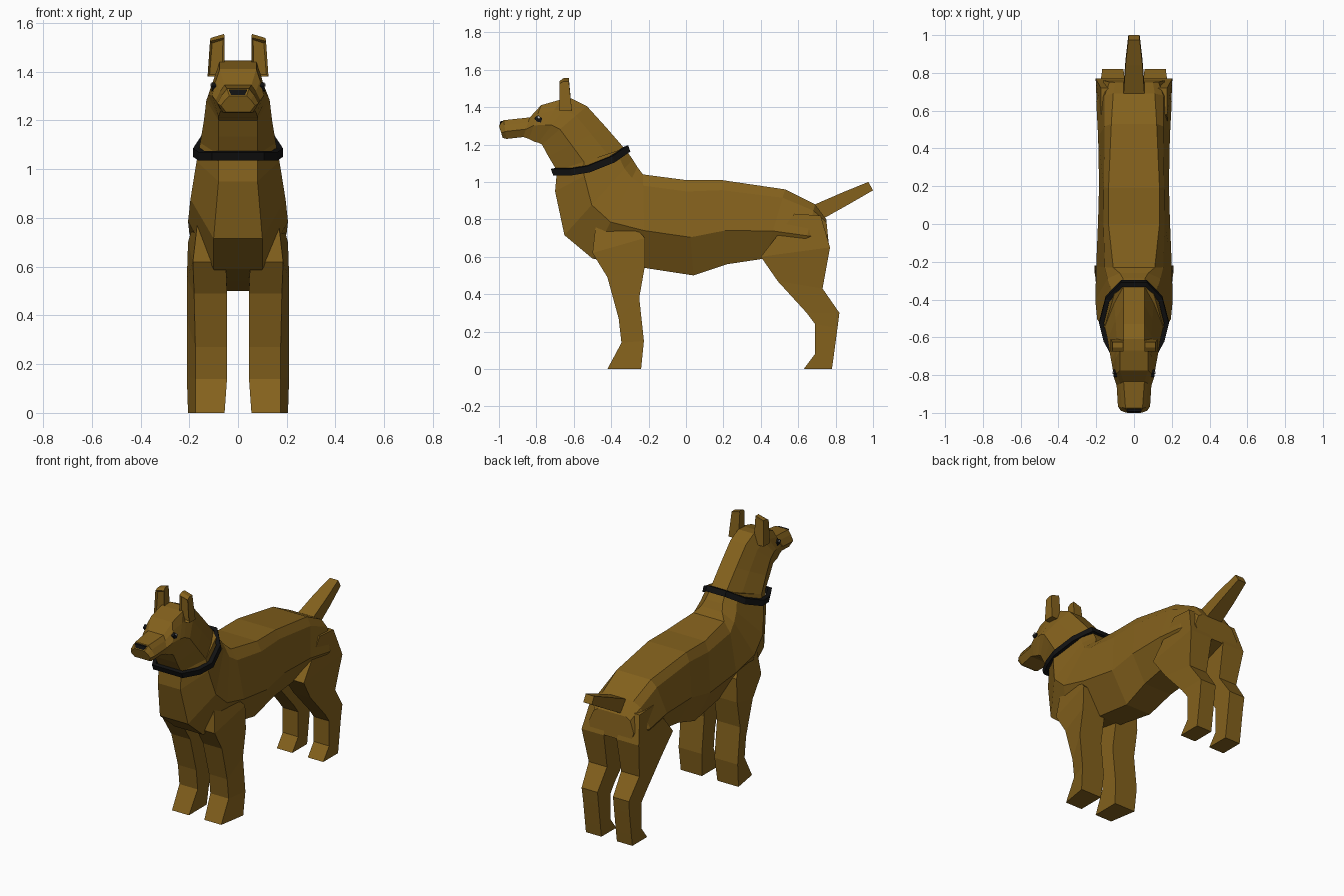
import bpy, bmesh
from mathutils import Vector


def material(name, color):
    m = bpy.data.materials.new(name)
    m.diffuse_color = (*color, 1)
    return m


FUR = material("brown fur", (0.23, 0.12, 0.012))
BLACK = material("black", (0.006, 0.006, 0.006))
WHITE = material("white", (0.8, 0.8, 0.8))


def loft(name, rings, mat, closed=False, inset_front=False):
    """Skin equal-sized rings of points; cap the ends unless closed in a loop."""
    bm = bmesh.new()
    vs = [[bm.verts.new(p) for p in r] for r in rings]
    n, k = len(rings[0]), len(rings)
    for i in range(k if closed else k - 1):
        a, b = vs[i], vs[(i + 1) % k]
        for j in range(n):
            bm.faces.new((a[j], a[(j + 1) % n], b[(j + 1) % n], b[j]))
    if not closed:
        bm.faces.new(vs[0])
        bm.faces.new(vs[-1])
    bmesh.ops.recalc_face_normals(bm, faces=bm.faces)
    if inset_front:
        f = min(bm.faces, key=lambda f: f.normal.y)
        bmesh.ops.inset_individual(bm, faces=[f], thickness=0.012, depth=-0.012)
    me = bpy.data.meshes.new(name)
    bm.to_mesh(me)
    bm.free()
    me.materials.append(mat)
    ob = bpy.data.objects.new(name, me)
    bpy.context.collection.objects.link(ob)
    return ob


def section(yt, zt, yb, zb, w, tw, bw, u, m):
    """Eight-sided slice from a top point to a bottom point, widest at fraction m."""
    half = []
    for x, f in ((tw, 0), ((tw + w) / 2, u), (w, m), (bw, 1)):
        half.append((x, yt + (yb - yt) * f, zt + (zb - zt) * f))
    return half + [(-x, y, z) for x, y, z in reversed(half)]


def slab(yf, zf, yb, zb, xi, xo, taper=0, s=1):
    """Four-sided slice for limbs; the front edge may be narrower outside."""
    return [(s * xi, yf, zf), (s * (xo - taper), yf, zf), (s * xo, yb, zb), (s * xi, yb, zb)]


# Torso, rump to collar
torso = [
    (.750, .80, .765, .65, .160, .10, .14),
    (.69, .88, .62, .60, .200, .11, .13),
    (.53, .96, .42, .59, .190, .12, .11),
    (.19, 1.01, .22, .56, .185, .135, .10),
    (.00, 1.01, .04, .50, .190, .135, .09),
    (-.23, 1.04, -.22, .54, .200, .11, .08),
    (-.26, 1.08, -.50, .59, .205, .075, .10),
    (-.285, 1.12, -.65, .715, .195, .06, .10),
    (-.31, 1.155, -.70, .95, .170, .055, .08),
    (-.33, 1.18, -.69, 1.06, .155, .055, .08),
]
loft("torso", [section(*r, .12, .6) for r in torso], FUR)

# Neck, skull and muzzle
head = [
    (-.33, 1.18, -.69, 1.06, .155, .055, .08),
    (-.43, 1.295, -.735, 1.135, .140, .055, .08),
    (-.53, 1.405, -.77, 1.20, .130, .055, .08),
    (-.61, 1.445, -.79, 1.21, .122, .055, .08),
    (-.67, 1.44, -.81, 1.215, .115, .075, .08),
    (-.775, 1.41, -.84, 1.23, .106, .075, .075),
    (-.835, 1.345, -.87, 1.24, .092, .055, .07),
    (-.975, 1.33, -.96, 1.23, .085, .045, .06),
    (-1.0, 1.30, -.98, 1.235, .070, .035, .05),
]
loft("head", [section(*r, .25, .6) for r in head], FUR)

# Tail
loft("tail", [slab(.66, .87, .73, .795, -.055, .055),
              slab(.69, .88, .745, .81, -.055, .055),
              slab(.84, .945, .87, .88, -.045, .045),
              slab(.975, 1.0, 1.0, .955, -.03, .03)], FUR)

front_leg = [
    (-.47, .88, -.31, .80, .06, .165, .01),
    (-.50, .62, -.22, .70, .05, .205, .02),
    (-.42, .49, -.22, .55, .045, .21, .03),
    (-.36, .27, -.25, .38, .045, .21, .035),
    (-.345, .14, -.225, .15, .045, .21, .035),
    (-.42, 0, -.24, 0, .055, .205, .03),
]
hind_leg = [
    (.58, .83, .72, .82, .08, .175, 0),
    (.40, .60, .77, .65, .045, .203, .015),
    (.49, .47, .73, .43, .05, .18, .01),
    (.645, .30, .82, .30, .055, .168, 0),
    (.69, .24, .81, .22, .055, .165, 0),
    (.69, .08, .79, .07, .055, .165, 0),
    (.63, 0, .78, 0, .055, .165, 0),
]

for s, side in ((1, "left"), (-1, "right")):
    # Legs
    loft("front_leg_" + side, [slab(*r, s) for r in front_leg], FUR)
    loft("hind_leg_" + side, [slab(*r, s) for r in hind_leg], FUR)
    # Ear with hollow front and sloping tip
    ear = []
    for zi, zo, y0, y1, xi, xo in ((1.38, 1.38, -.675, -.61, .055, .125),
                                   (1.54, 1.525, -.675, -.625, .055, .115),
                                   (1.555, 1.538, -.655, -.625, .057, .113)):
        ear.append([(s * xi, y0, zi), (s * xo, y0, zo), (s * xo, y1, zo), (s * xi, y1, zi)])
    loft("ear_" + side, ear, FUR, inset_front=True)
    # Eye and glint
    for name, mat, x, r in (("eye_", BLACK, .109, .021), ("eye_glint_", WHITE, .113, .007)):
        c = [(-.79, 1.335), (-.795 + r, 1.345)][mat is WHITE]
        outline = [(-1, .3), (0, 1), (1, .2), (.7, -.8), (-.4, -.6)]
        loft(name + side, [[(s * xx, c[0] + a * r, c[1] + b * r) for a, b in outline]
                           for xx in (.09, x)], mat)

# Nose
loft("nose", [[(-.038, y, 1.326), (.038, y, 1.326), (.026, y - .006, 1.298), (-.026, y - .006, 1.298)]
              for y in (-.96, -.992)], BLACK)

# Collar, a tilted polygonal band
half = [(.065, -.315, 1.175), (.14, -.395, 1.12), (.172, -.52, 1.07), (.15, -.61, 1.055), (.10, -.705, 1.055)]
path = [Vector(p) for p in half] + [Vector((-x, y, z)) for x, y, z in reversed(half)]
centre = Vector((0, -.51, 1.1))
band = []
for p in path:
    out = (p - centre).normalized() * .013
    up = Vector((0, -.006, .017))
    band.append([p + out + up, p + out - up, p - out - up, p - out + up])
loft("collar", band, BLACK, closed=True)
